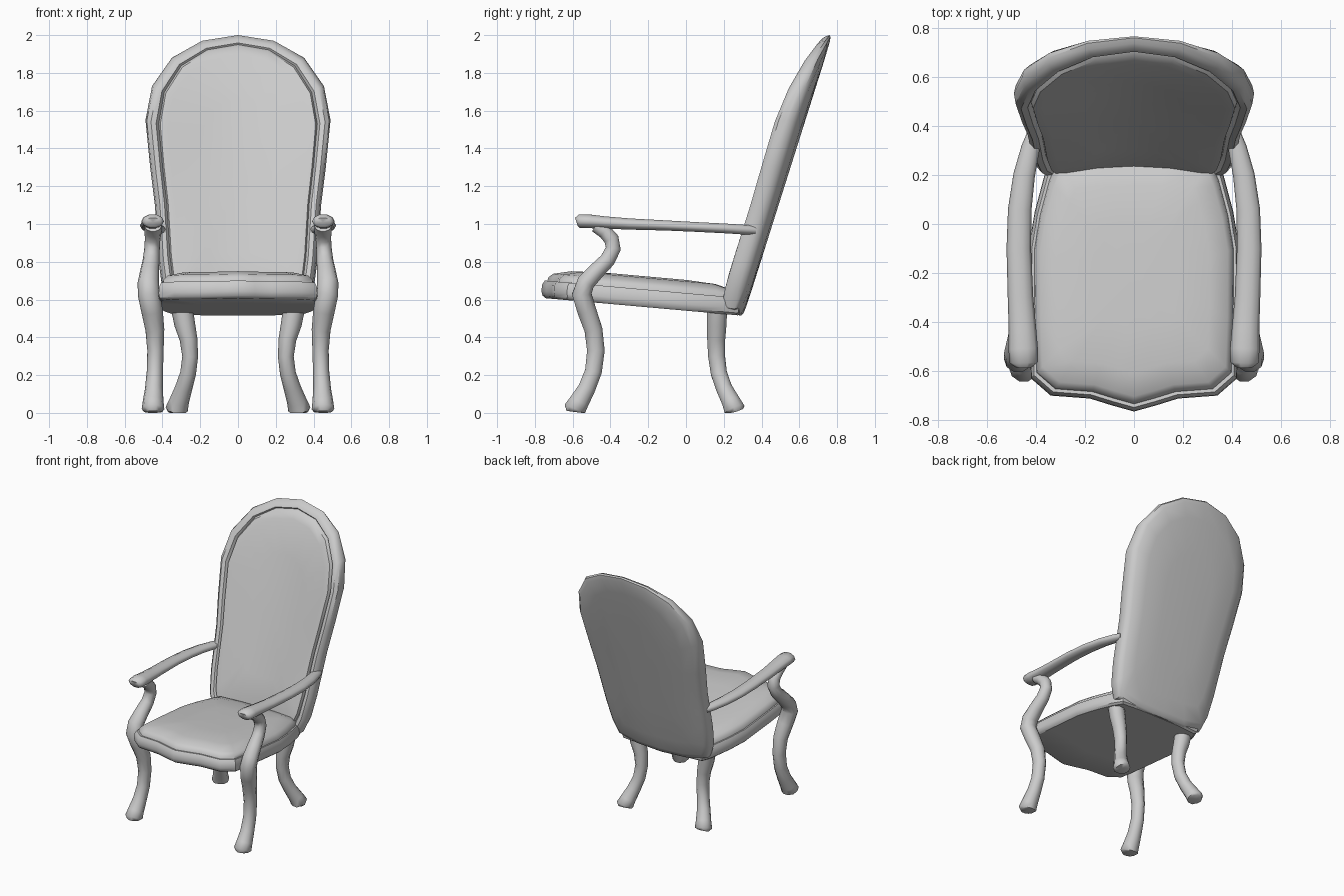
import bpy, bmesh, math
from mathutils import Vector


def loft(name, rings, mirror=False, angle=40):
    """Skin closed rings of equal length, fan-cap both ends, smooth by angle."""
    bm = bmesh.new()
    vr = [[bm.verts.new(p) for p in r] for r in rings]
    n = len(vr[0])
    for a, b in zip(vr, vr[1:]):
        for i in range(n):
            j = (i + 1) % n
            bm.faces.new((a[i], a[j], b[j], b[i]))
    caps = [bm.faces.new(vr[0]), bm.faces.new(vr[-1])]
    bmesh.ops.poke(bm, faces=caps)
    bmesh.ops.recalc_face_normals(bm, faces=bm.faces)
    me = bpy.data.meshes.new(name)
    bm.to_mesh(me)
    bm.free()
    for p in me.polygons:
        p.use_smooth = True
    me.set_sharp_from_angle(angle=math.radians(angle))
    ob = bpy.data.objects.new(name, me)
    bpy.context.collection.objects.link(ob)
    if mirror:
        ob.modifiers.new("mirror", 'MIRROR').use_mirror_merge = False
    return ob


def tube(name, path, sides=10):
    """Mirrored limb; path rows are x, y, z, half width, half depth."""
    pts = [Vector(p[:3]) for p in path]
    rings = []
    for i, p in enumerate(path):
        t = (pts[min(i + 1, len(pts) - 1)] - pts[max(i - 1, 0)]).normalized()
        u = Vector((1, 0, 0))
        u = (u - t * u.dot(t)).normalized()
        v = t.cross(u)
        ring = []
        for k in range(sides):
            a = 2 * math.pi * k / sides
            q = pts[i] + u * p[3] * math.cos(a) + v * p[4] * math.sin(a)
            q.z = max(q.z, 0)
            ring.append(q)
        rings.append(ring)
    return loft(name, rings, mirror=True, angle=60)


def both_sides(half):
    """Complete a half outline that starts and ends on x = 0."""
    return half + [(-x, y) for x, y in half[-2:0:-1]]


# Backrest: arched outline, raked back, edges curving forward, inset panel
outline = both_sides([(0, 2.0), (.19, 1.97), (.35, 1.88), (.455, 1.73), (.49, 1.55),
                      (.465, 1.3), (.44, 1.1), (.43, .95), (.42, .8), (.40, .65),
                      (.36, .55), (.2, .52), (0, .515)])


def back_ring(sx, sz, off, curl, low=0):
    ring = []
    for x, z in outline:
        c = (x / .49) ** 2
        x2, z2 = x * sx, 1.25 + (z - 1.25) * sz
        y = .31 + .316 * (z2 - .53) - off - curl * c - low * (2 - z2) / 1.45
        ring.append((x2, y, z2))
    return ring


loft("backrest", [
    back_ring(.4, .5, 0, 0),
    back_ring(.75, .82, 0, .012),
    back_ring(.93, .95, .002, .035),
    back_ring(.985, .988, .006, .06),
    back_ring(1, 1, .015, .085),
    back_ring(.985, .99, .035, .1, .02),
    back_ring(.94, .972, .05, .1, .03),
    back_ring(.885, .945, .058, .085, .03),
    back_ring(.857, .933, .05, .07, .03),
    back_ring(.84, .922, .068, .075, .03),
    back_ring(.76, .86, .085, .055, .03),
    back_ring(.4, .55, .09, .01, .03)], angle=38)

# Seat: serpentine front, padded cushion above a rounded band
seat_outline = both_sides([(0, -.765), (.09, -.74), (.18, -.712), (.34, -.70), (.42, -.63),
                           (.428, -.4), (.43, -.1), (.405, .05), (.365, .2),
                           (.33, .28), (.15, .295), (0, .295)])


def seat_ring(s, h):
    return [(x * s, -.2 + (y + .2) * s, .541 - .089 * (-.2 + (y + .2) * s) + h)
            for x, y in seat_outline]


loft("seat", [seat_ring(.5, 0), seat_ring(.96, 0), seat_ring(.99, .012),
              seat_ring(1, .035), seat_ring(.995, .07), seat_ring(.97, .093),
              seat_ring(.945, .092), seat_ring(.935, .112), seat_ring(.89, .133),
              seat_ring(.72, .155), seat_ring(.4, .163)], angle=38)

# Front legs flowing up into the arm supports
tube("front_leg_and_arm_support", [
    (.45, -.59, .005, .045, .045), (.45, -.588, .02, .06, .062), (.449, -.565, .06, .055, .055),
    (.445, -.525, .13, .047, .048), (.44, -.49, .22, .043, .047), (.437, -.477, .33, .043, .049),
    (.44, -.49, .44, .05, .05), (.455, -.525, .54, .057, .053), (.473, -.552, .63, .058, .054),
    (.475, -.53, .69, .056, .05), (.468, -.475, .75, .05, .046), (.46, -.415, .81, .044, .043),
    (.455, -.385, .87, .041, .042), (.452, -.395, .92, .041, .042),
    (.45, -.43, .96, .045, .04), (.45, -.48, .99, .045, .035)])

# Armrests with a knob at the front, bowed outwards
tube("armrest", [
    (.45, -.58, 1.01, .04, .025), (.45, -.565, 1.015, .058, .037), (.452, -.51, 1.014, .06, .038),
    (.455, -.43, 1.008, .056, .034), (.463, -.3, 1.0, .052, .031), (.47, -.1, .992, .05, .028),
    (.466, .06, .984, .048, .027), (.448, .2, .977, .044, .027), (.422, .31, .97, .038, .027),
    (.405, .36, .967, .034, .025)])

# Rear legs, splayed at the feet
tube("rear_leg", [
    (.325, .262, .005, .045, .045), (.325, .257, .018, .06, .058), (.312, .238, .06, .053, .051),
    (.288, .202, .13, .046, .045), (.264, .174, .21, .042, .045), (.253, .162, .3, .042, .047),
    (.262, .16, .39, .047, .05), (.282, .163, .47, .055, .054), (.298, .165, .56, .058, .056)])
